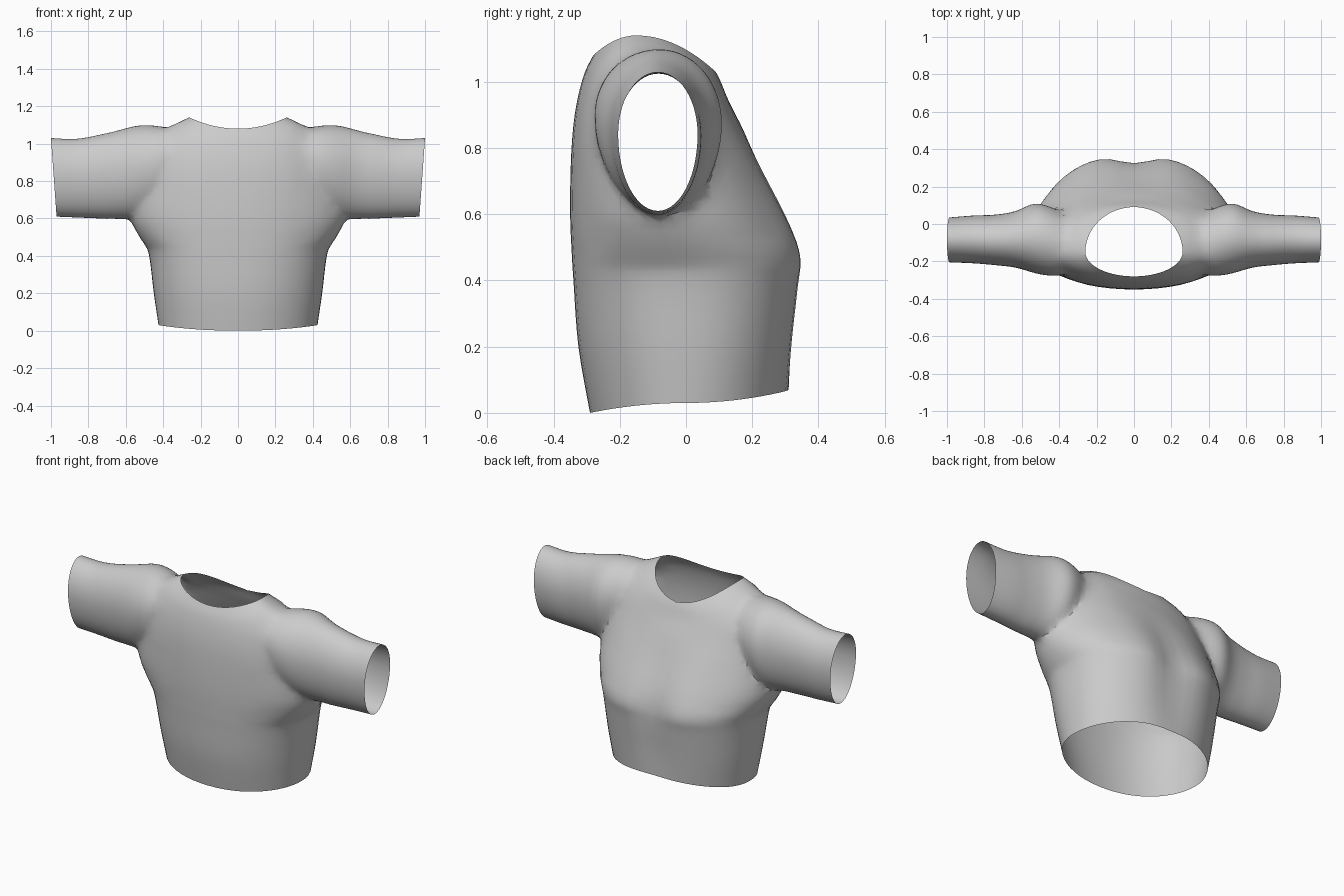
import bpy
import bmesh
from math import sin, cos, pi, exp, copysign
from mathutils import Vector

cube = bpy.data.objects.get("Cube")
if cube:
    bpy.data.objects.remove(cube, do_unlink=True)

SIDES = 56
STEPS = 4


def make_material(name, value):
    mat = bpy.data.materials.new(name)
    mat.use_nodes = True
    colour = (value, value, value, 1)
    mat.diffuse_color = colour
    mat.node_tree.nodes["Principled BSDF"].inputs["Base Color"].default_value = colour
    return mat


fabric = make_material("grey fabric", 0.6)
opening = make_material("temporary opening", 0.1)


def refine(rows):
    """Smoothly interpolate rows of section measurements."""
    out = []
    last = len(rows) - 1
    for i in range(last):
        quad = [rows[max(0, min(last, i + k))] for k in (-1, 0, 1, 2)]
        for s in range(STEPS):
            t = s / STEPS
            out.append([b + 0.5 * t * (c - a + t * (2 * a - 5 * b + 4 * c - d
                        + t * (3 * (b - c) + d - a)))
                        for a, b, c, d in zip(*quad)])
    out.append(list(rows[-1]))
    return out


def power(value, n):
    return copysign(abs(value) ** (2 / n), value)


def torso_ring(row):
    width, front, back, mid, z_front, z_side, z_back, n, cleft = row
    ring = []
    for i in range(SIDES):
        a = 2 * pi * i / SIDES
        x, v = width * power(cos(a), n), power(sin(a), n)
        reach, z_end = (back - mid, z_back) if v > 0 else (mid - front, z_front)
        y = mid + v * reach
        if v > 0:
            y -= cleft * exp(-(x / 0.12) ** 2) * v
        ring.append(Vector((x, y, z_side + (z_end - z_side) * v * v)))
    return ring


def sleeve_ring(row, side):
    x_top, x_low, front, back, low, top = row
    ring = []
    waist = low + 0.55 * (top - low)
    for i in range(SIDES):
        a = 2 * pi * i / SIDES
        s = sin(a)
        y = (front + back) / 2 + (back - front) / 2 * cos(a)
        z = waist + s * (top - waist if s > 0 else waist - low)
        x = x_low + (x_top - x_low) * (z - low) / (top - low)
        ring.append(Vector((side * x, y, z)))
    return ring


def loft(name, rings):
    """Closed tube whose end caps carry the opening material."""
    bm = bmesh.new()
    loops = [[bm.verts.new(p) for p in ring] for ring in rings]
    for a, b in zip(loops, loops[1:]):
        for i in range(SIDES):
            j = (i + 1) % SIDES
            bm.faces.new((a[i], a[j], b[j], b[i]))
    for loop in (loops[0], loops[-1]):
        hub = bm.verts.new(sum((v.co for v in loop), Vector()) / SIDES)
        for i in range(SIDES):
            face = bm.faces.new((loop[i], loop[(i + 1) % SIDES], hub))
            face.material_index = 1
    bmesh.ops.recalc_face_normals(bm, faces=bm.faces)
    mesh = bpy.data.meshes.new(name)
    bm.to_mesh(mesh)
    bm.free()
    mesh.materials.append(fabric)
    mesh.materials.append(opening)
    obj = bpy.data.objects.new(name, mesh)
    bpy.context.scene.collection.objects.link(obj)
    return obj


# Torso: half width, front y, back y, middle y, front/side/back z, roundness, cleft
torso_rows = [
    (0.425, -0.29, 0.32, 0.0, 0.0, 0.03, 0.07, 2.1, 0.01),
    (0.45, -0.325, 0.335, 0.0, 0.2, 0.2, 0.22, 2.2, 0.02),
    (0.475, -0.34, 0.355, -0.02, 0.4, 0.4, 0.38, 2.3, 0.03),
    (0.505, -0.345, 0.37, -0.05, 0.48, 0.47, 0.47, 2.2, 0.05),
    (0.575, -0.35, 0.335, -0.09, 0.6, 0.58, 0.57, 2.0, 0.04),
    (0.55, -0.348, 0.25, -0.1, 0.75, 0.72, 0.72, 2.1, 0.02),
    (0.51, -0.34, 0.175, -0.11, 0.87, 0.87, 0.85, 2.2, 0.0),
    (0.46, -0.325, 0.13, -0.12, 0.96, 1.0, 0.94, 2.2, 0.0),
    (0.38, -0.305, 0.105, -0.14, 1.03, 1.085, 1.0, 2.1, 0.0),
    (0.26, -0.28, 0.09, -0.15, 1.08, 1.14, 1.03, 2.0, 0.0),
]
shirt = loft("shirt", [torso_ring(r) for r in refine(torso_rows)])

# Sleeves: top x, bottom x, front y, back y, bottom z, top z
sleeve_rows = [
    (0.3, 0.3, -0.25, 0.0, 0.78, 1.06),
    (0.42, 0.42, -0.28, 0.08, 0.66, 1.095),
    (0.53, 0.53, -0.265, 0.115, 0.6, 1.1),
    (0.63, 0.62, -0.235, 0.07, 0.595, 1.075),
    (0.75, 0.73, -0.22, 0.05, 0.6, 1.045),
    (0.87, 0.85, -0.21, 0.045, 0.605, 1.025),
    (1.0, 0.97, -0.205, 0.035, 0.61, 1.03),
]
sleeves = []
for side, label in ((1, "left"), (-1, "right")):
    sleeve = loft(label + "_sleeve", [sleeve_ring(r, side) for r in refine(sleeve_rows)])
    sleeve.hide_render = True
    union = shirt.modifiers.new(label + " sleeve", "BOOLEAN")
    union.operation = "UNION"
    union.solver = "EXACT"
    union.object = sleeve
    sleeves.append(sleeve)

# Fuse the parts into one surface
bpy.context.view_layer.update()
graph = bpy.context.evaluated_depsgraph_get()
fused = bpy.data.meshes.new_from_object(shirt.evaluated_get(graph))
shirt.modifiers.clear()
shirt.data = fused
for sleeve in sleeves:
    bpy.data.objects.remove(sleeve, do_unlink=True)

# Open the hem, neck and cuffs, then relax the armhole joins
bm = bmesh.new()
bm.from_mesh(fused)
caps = [f for f in bm.faces if f.material_index == 1]
bmesh.ops.delete(bm, geom=caps, context="FACES")
bmesh.ops.remove_doubles(bm, verts=bm.verts, dist=0.006)
joins = [v for v in bm.verts
         if 0.3 < abs(v.co.x) < 0.7 and v.co.z > 0.5 and not v.is_boundary]
for _ in range(6):
    bmesh.ops.smooth_vert(bm, verts=joins, factor=0.5,
                          use_axis_x=True, use_axis_y=True, use_axis_z=True)
bm.to_mesh(fused)
bm.free()
fused.materials.clear()
fused.materials.append(fabric)
bpy.data.materials.remove(opening)

# Soft cloth shading
for obj in bpy.context.selected_objects:
    obj.select_set(False)
shirt.select_set(True)
bpy.context.view_layer.objects.active = shirt
bpy.ops.object.shade_smooth_by_angle(angle=0.6)
